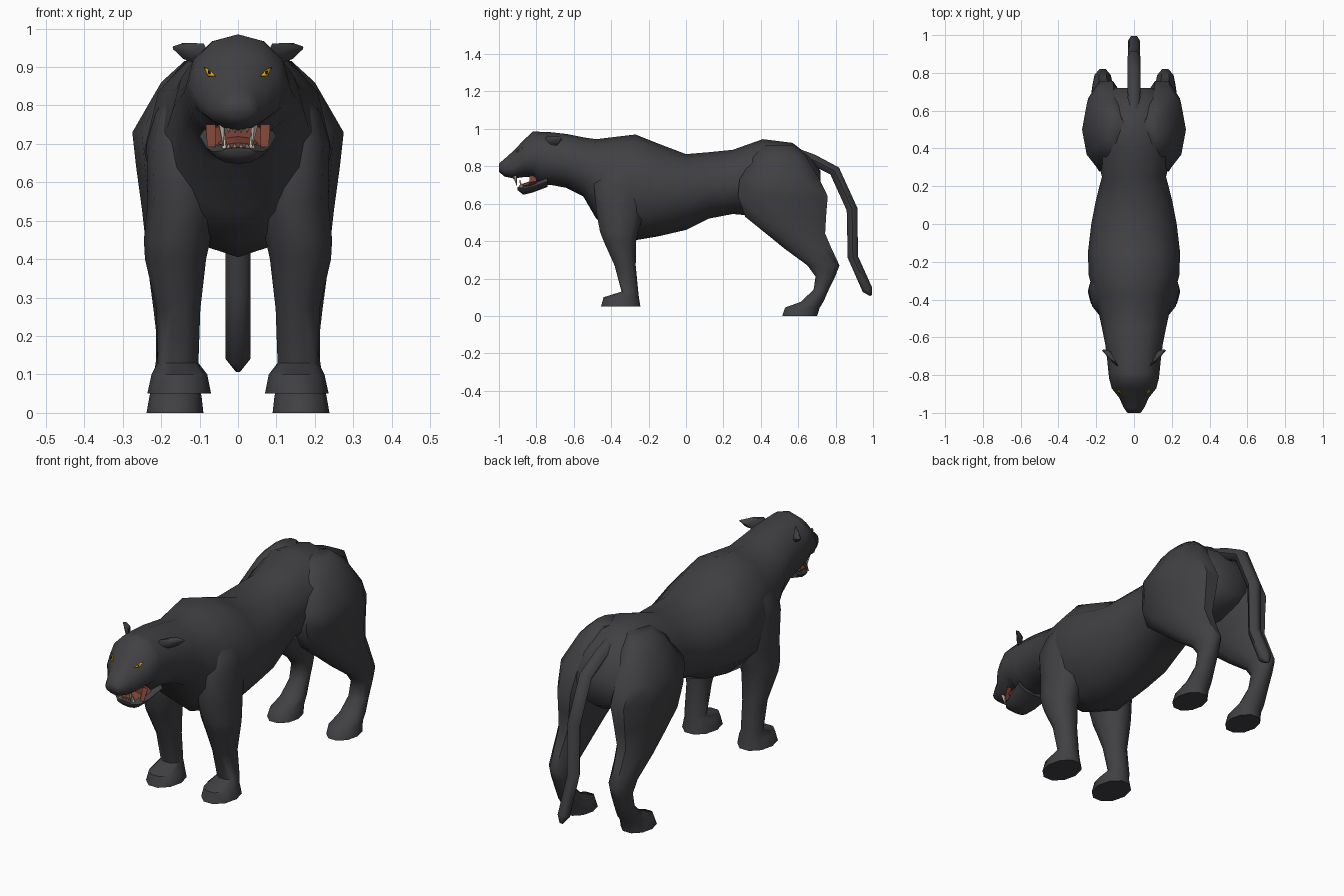
import bpy, bmesh, math
from mathutils import Vector
from mathutils.bvhtree import BVHTree

if "Cube" in bpy.data.objects:
    bpy.data.objects.remove(bpy.data.objects["Cube"])


def mat(name, col):
    m = bpy.data.materials.new(name)
    m.diffuse_color = (*col, 1)
    m.use_nodes = True
    m.node_tree.nodes["Principled BSDF"].inputs["Base Color"].default_value = m.diffuse_color
    return m


FUR = mat("black_fur", (0.052, 0.052, 0.058))
GUM = mat("mouth_red", (0.2, 0.055, 0.035))
TOOTH = mat("tooth_ivory", (0.62, 0.58, 0.48))
GOLD = mat("eye_gold", (0.75, 0.42, 0.01))
DARK = mat("pupil_black", (0.008, 0.008, 0.008))


def finish(name, bm, material, angle=60):
    bmesh.ops.recalc_face_normals(bm, faces=bm.faces)
    me = bpy.data.meshes.new(name)
    bm.to_mesh(me)
    bm.free()
    me.materials.append(material)
    ob = bpy.data.objects.new(name, me)
    bpy.context.collection.objects.link(ob)
    bpy.ops.object.select_all(action='DESELECT')
    ob.select_set(True)
    bpy.context.view_layer.objects.active = ob
    bpy.ops.object.shade_smooth_by_angle(angle=math.radians(angle))
    return ob


def loft(name, rings, material=FUR, angle=60):
    """Skin a list of point rings and cap both ends."""
    bm = bmesh.new()
    loops = [[bm.verts.new(p) for p in r] for r in rings]
    n = len(loops[0])
    for a, b in zip(loops, loops[1:]):
        for i in range(n):
            j = (i + 1) % n
            bm.faces.new((a[i], a[j], b[j], b[i]))
    bm.faces.new(loops[0])
    bm.faces.new(loops[-1])
    return finish(name, bm, material, angle)


def upright(y, top, bottom, half, wide, n=12):
    """Ring across the body, widest at height wide."""
    pts = []
    for k in range(n):
        a = math.tau * k / n
        s = math.sin(a)
        pts.append((half * math.cos(a), y, wide + s * ((top - wide) if s > 0 else (wide - bottom))))
    return pts


def level(z, y0, y1, x0, x1, side, n=10):
    """Horizontal ring for a leg."""
    return [(side * ((x0 + x1) / 2 + (x1 - x0) / 2 * math.cos(math.tau * k / n)),
             (y0 + y1) / 2 + (y1 - y0) / 2 * math.sin(math.tau * k / n), z) for k in range(n)]


# Head, neck and trunk: y, top, bottom, half width, height of widest point
trunk = [
    (-1.0, .815, .77, .035, .79), (-.97, .84, .745, .056, .785), (-.92, .885, .735, .078, .79),
    (-.87, .938, .742, .118, .83), (-.82, .985, .745, .131, .85), (-.79, .985, .70, .135, .85),
    (-.72, .982, .70, .142, .83), (-.64, .973, .685, .152, .82), (-.55, .955, .64, .17, .79),
    (-.48, .945, .52, .185, .74), (-.38, .957, .44, .212, .72), (-.27, .97, .405, .24, .70),
    (-.15, .922, .425, .244, .68), (0, .865, .46, .226, .67), (.12, .875, .52, .203, .68),
    (.25, .888, .545, .17, .70), (.41, .945, .53, .205, .72), (.57, .925, .53, .20, .73),
    (.66, .855, .56, .165, .72), (.72, .775, .6, .11, .69)]
body = loft("body", [upright(*r) for r in trunk])

# Legs: z, back-to-front extent, inner and outer x
fore = [
    (.86, -.40, -.24, .09, .16), (.78, -.46, -.20, .07, .215), (.70, -.50, -.19, .06, .238),
    (.55, -.485, -.22, .055, .235), (.45, -.465, -.25, .072, .245), (.40, -.445, -.262, .083, .242),
    (.27, -.385, -.266, .098, .212), (.13, -.347, -.253, .103, .21), (.10, -.445, -.247, .08, .225),
    (.05, -.46, -.238, .07, .236)]
hind = [
    (.915, .42, .58, .05, .14), (.86, .36, .645, .03, .2), (.73, .275, .725, .02, .275),
    (.64, .265, .77, .03, .265), (.53, .305, .76, .06, .25), (.44, .42, .752, .085, .24),
    (.36, .52, .785, .1, .232), (.27, .645, .825, .112, .22), (.21, .69, .80, .118, .213),
    (.14, .68, .765, .115, .213), (.075, .61, .738, .105, .222), (.045, .525, .72, .095, .23),
    (0, .51, .706, .09, .238)]
for side, word in ((-1, "left"), (1, "right")):
    loft(f"front_leg_{word}", [level(*r, side) for r in fore], angle=50)
    loft(f"hind_leg_{word}", [level(*r, side) for r in hind], angle=50)

# Tail: centre y, centre z, radius, swept in the middle plane
path = [(.58, .87, .035), (.68, .835, .033), (.795, .775, .034), (.888, .57, .034),
        (.892, .315, .032), (.97, .14, .032), (.99, .11, .008)]
rings = []
for i, (y, z, r) in enumerate(path):
    a, b = path[max(i - 1, 0)], path[min(i + 1, len(path) - 1)]
    d = Vector((0, b[0] - a[0], b[1] - a[1])).normalized()
    up = Vector((1, 0, 0)).cross(d)
    rings.append([Vector((0, y, z)) + r * (math.cos(t) * Vector((1, 0, 0)) + math.sin(t) * up)
                  for t in (math.tau * k / 6 for k in range(6))])
loft("tail", rings)

# Lower jaw, tongue and mouth lining
jaw = [(-.9, .69, .672, .04, .682), (-.87, .695, .648, .066, .68),
       (-.82, .705, .66, .082, .69), (-.74, .76, .69, .1, .72)]
loft("lower_jaw", [upright(*r) for r in jaw])
loft("tongue", [upright(*r, 8) for r in
                [(-.885, .703, .685, .03, .693), (-.85, .715, .69, .05, .7), (-.8, .73, .69, .055, .71)]], GUM)
loft("mouth_lining", [upright(*r, 8) for r in
                      [(-.836, .755, .685, .078, .715), (-.80, .76, .69, .08, .72)]], GUM)


def cone(name, base, tip, r, n=5):
    base, tip = Vector(base), Vector(tip)
    q = (tip - base).to_track_quat('Z', 'Y')
    ring = lambda c, s: [c + q @ Vector((s * math.cos(math.tau * k / n), s * math.sin(math.tau * k / n), 0))
                         for k in range(n)]
    loft(name, [ring(base, r), ring(tip, r * .1)], TOOTH)


tree = BVHTree.FromObject(body, bpy.context.evaluated_depsgraph_get())


def plate(name, outline, side, material, lift):
    """Thin patch laid on the face, given as x, z points."""
    bm = bmesh.new()
    vs = []
    for x, z in outline:
        hit = tree.ray_cast(Vector((side * x, -2, z)), Vector((0, 1, 0)))
        vs.append(bm.verts.new(hit[0] + hit[1] * lift))
    bm.faces.new(vs)
    ob = finish(name, bm, material)
    m = ob.modifiers.new("thickness", 'SOLIDIFY')
    m.thickness = .003
    m.offset = 0


for side, word in ((-1, "left"), (1, "right")):
    # Canines and lip edge
    cone(f"upper_fang_{word}", (side * .042, -.915, .75), (side * .038, -.905, .695), .010)
    cone(f"lower_fang_{word}", (side * .036, -.88, .685), (side * .034, -.888, .728), .009)
    loft(f"lip_{word}", [[(side * (x + dx), y, z) for dx, y, z in
                          ((0, -.86, .692), (.012, -.86, .692), (.016, -.835, .75), (0, -.835, .75))]
                         for x in (.058, .068)], GUM)
    # Slanted eye and pupil
    plate(f"eye_{word}", [(.056, .874), (.075, .874), (.086, .897), (.07, .89)], side, GOLD, .005)
    plate(f"pupil_{word}", [(.068, .879), (.073, .879), (.074, .887), (.069, .886)], side, DARK, .008)
    # Ear: flattened cone pointing out and back
    loft(f"ear_{word}", [[(side * (x + w * math.cos(t) * .5), y + w * math.cos(t), z + h * math.sin(t))
                          for t in (math.tau * k / 6 for k in range(6))]
                         for x, y, z, w, h in ((.10, -.72, .935, .045, .03), (.135, -.695, .942, .03, .024),
                                               (.168, -.67, .95, .004, .004))])

# Front teeth rows
for i in range(4):
    x = (i - 1.5) * .016
    cone(f"upper_incisor_{i}", (x, -.925, .745), (x, -.92, .728), .007, 4)
    cone(f"lower_incisor_{i}", (x, -.888, .685), (x, -.89, .702), .007, 4)
